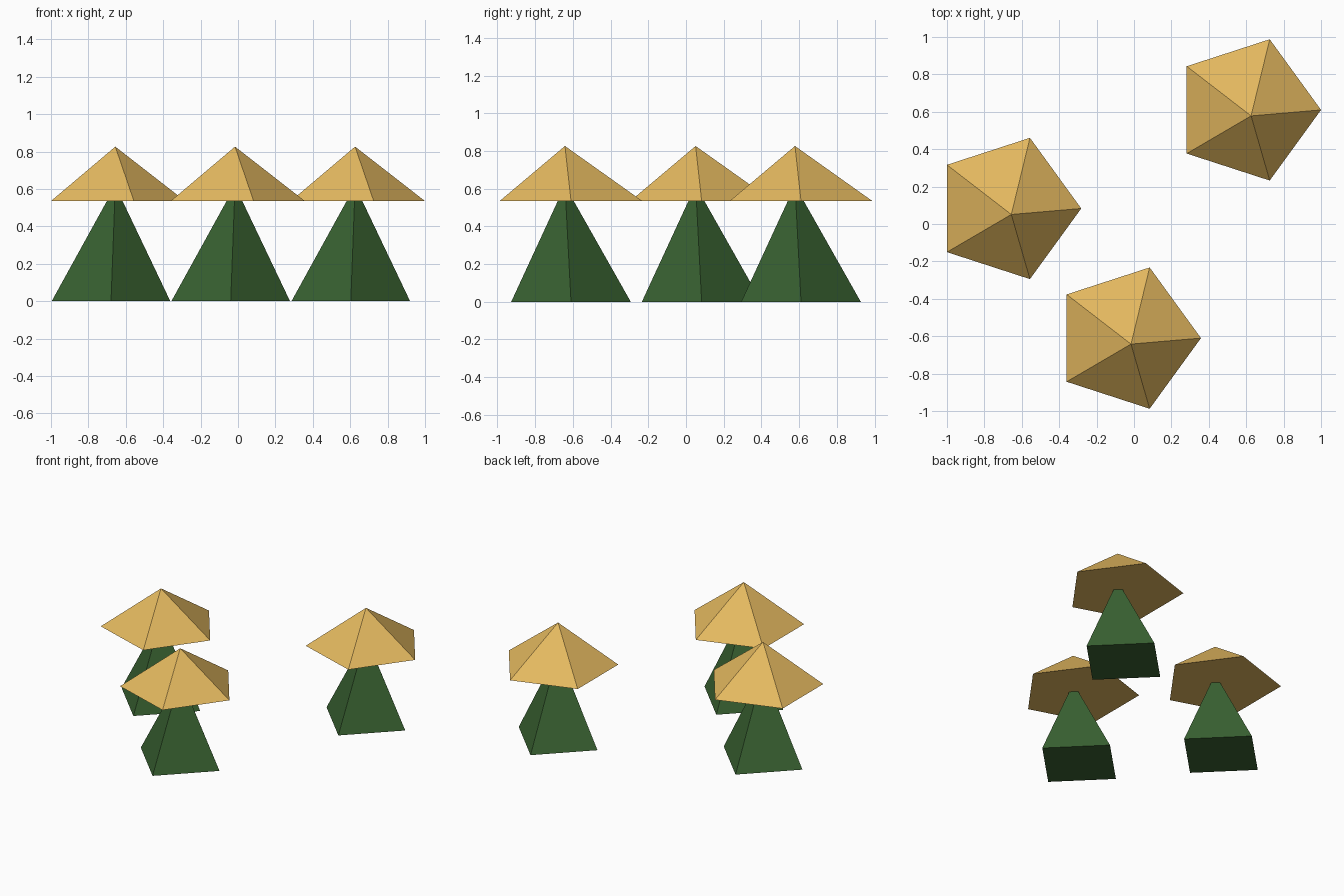
import bpy, bmesh, math

if "Cube" in bpy.data.objects:
    bpy.data.objects.remove(bpy.data.objects["Cube"])

def make_mat(name, rgb):
    m = bpy.data.materials.new(name)
    m.diffuse_color = (*rgb, 1.0)
    m.use_nodes = True
    m.node_tree.nodes["Principled BSDF"].inputs["Base Color"].default_value = m.diffuse_color
    return m

gold = make_mat("gold", (0.77, 0.48, 0.115))
green = make_mat("dark green", (0.042, 0.125, 0.032))

LEAN = (0.023, -0.032)  # every tip is pushed slightly off centre

def pyramid(name, centre, sides, radius, z0, z1, mat):
    """Closed flat-shaded pyramid with a corner on +x and an off-centre tip."""
    bm = bmesh.new()
    ring = [bm.verts.new((radius * math.cos(2 * math.pi * i / sides),
                          radius * math.sin(2 * math.pi * i / sides), z0))
            for i in range(sides)]
    tip = bm.verts.new((*LEAN, z1))
    bm.faces.new(ring[::-1])
    for i in range(sides):
        bm.faces.new((ring[i], ring[(i + 1) % sides], tip))
    mesh = bpy.data.meshes.new(name)
    bm.to_mesh(mesh)
    bm.free()
    mesh.materials.append(mat)
    ob = bpy.data.objects.new(name, mesh)
    ob.location = (*centre, 0)
    bpy.context.collection.objects.link(ob)

# Three identical mushrooms: four-sided stem, five-sided cap
for n, centre in enumerate([(-0.679, 0.083), (-0.039, -0.61), (0.603, 0.61)], 1):
    pyramid(f"stem_{n}", centre, 4, 0.317, 0.0, 0.617, green)
    pyramid(f"cap_{n}", centre, 5, 0.397, 0.535, 0.826, gold)
